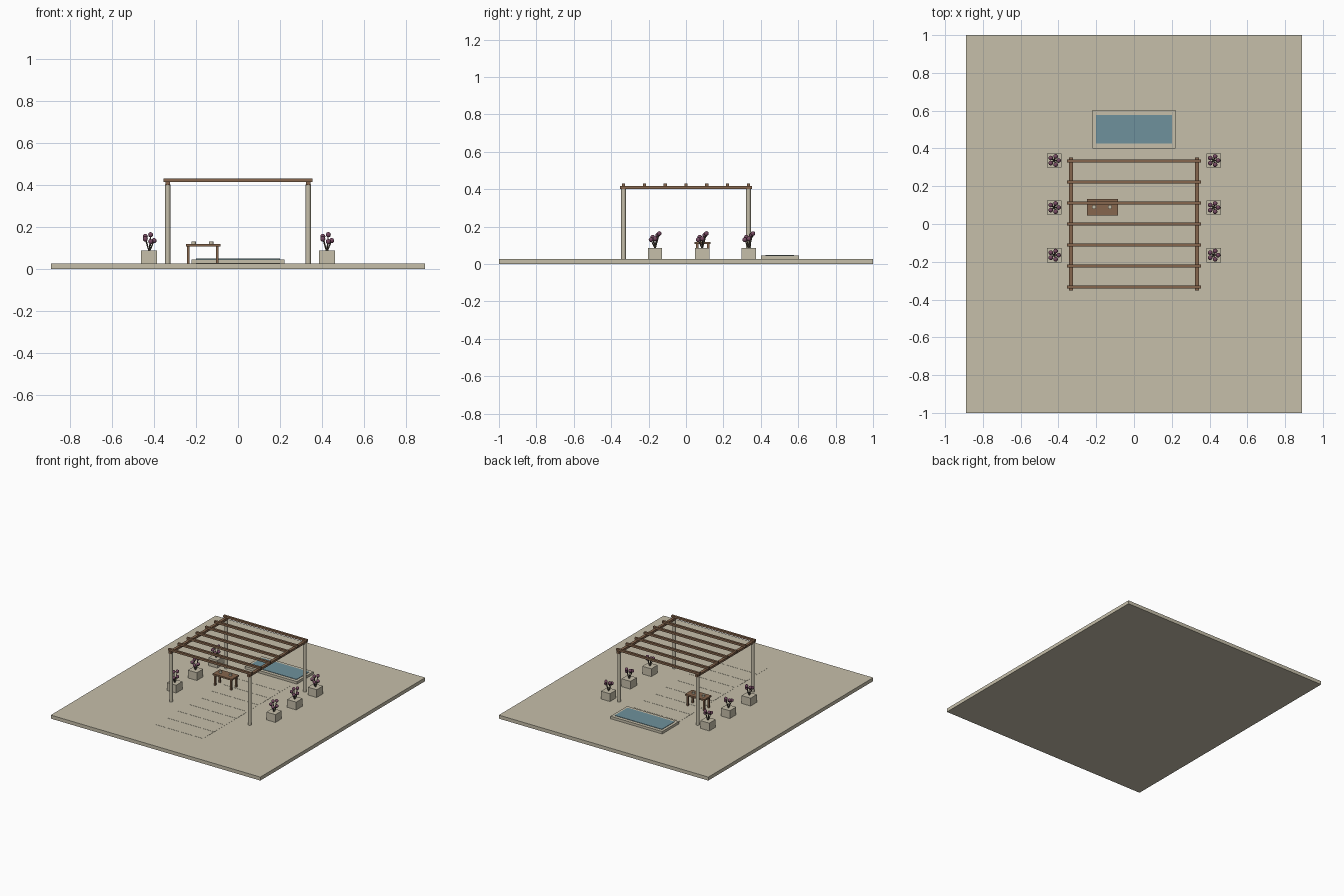
import bpy, math
from mathutils import Vector

if "Cube" in bpy.data.objects:
    bpy.data.objects.remove(bpy.data.objects["Cube"])


def material(name, r, g, b):
    lin = lambda c: ((c / 255 + 0.055) / 1.055) ** 2.4
    m = bpy.data.materials.new(name)
    m.diffuse_color = (lin(r), lin(g), lin(b), 1)
    m.use_nodes = True
    m.node_tree.nodes["Principled BSDF"].inputs["Base Color"].default_value = m.diffuse_color
    return m


STONE = material("pale stone", 198, 191, 170)
WOOD = material("brown wood", 134, 102, 77)
WATER = material("blue water", 110, 145, 156)
PETAL = material("plum blossom", 118, 74, 98)
STEM = material("dark stem", 92, 86, 74)


def finish(name, mat, smooth=False):
    ob = bpy.context.object
    ob.name = name
    ob.data.materials.append(mat)
    if smooth:
        bpy.ops.object.shade_smooth_by_angle(angle=math.radians(40))
    return ob


def box(name, mat, x, y, z):
    """Box from (min, max) ranges on each axis."""
    bpy.ops.mesh.primitive_cube_add(size=1, location=[sum(r) / 2 for r in (x, y, z)])
    bpy.context.object.scale = [r[1] - r[0] for r in (x, y, z)]
    bpy.ops.object.transform_apply(location=False, rotation=False, scale=True)
    return finish(name, mat)


def rod(name, mat, a, b, radius, sides):
    """Cylinder between two points."""
    a, b = Vector(a), Vector(b)
    d = b - a
    bpy.ops.mesh.primitive_cylinder_add(vertices=sides, radius=radius, depth=d.length,
                                        location=(a + b) / 2,
                                        rotation=d.to_track_quat('Z', 'Y').to_euler())
    return finish(name, mat, True)


def around(c, half):
    return (c - half, c + half)


GROUND = 0.027
box("ground_slab", STONE, (-0.89, 0.89), (-1, 1), (0, GROUND))

# Path of nearly flush paving slabs leading to the pool
for i in range(8):
    y = -0.71 + i * 0.135
    box("path_slab", STONE, (-0.2, 0.2), (y, y + 0.127), (GROUND - 0.005, GROUND + 0.001))

# Pool
box("pool_rim", STONE, (-0.22, 0.22), (0.4, 0.603), (GROUND - 0.005, 0.046))
box("pool_water", WATER, (-0.2, 0.2), (0.425, 0.578), (0.042, 0.049))

# Pergola: posts, side beams, rafters
P = 0.334
for sx in (-1, 1):
    for sy in (-1, 1):
        rod("post", STONE, (sx * P, sy * P, GROUND - 0.005), (sx * P, sy * P, 0.402), 0.0125, 12)
    box("side_beam", WOOD, around(sx * P, 0.0105), (-0.353, 0.353), (0.4, 0.416))
for i in range(7):
    box("rafter", WOOD, (-0.354, 0.354), around(-P + i * P / 3, 0.0085), (0.414, 0.43))

# Table with two cups
box("table_top", WOOD, (-0.248, -0.084), (0.046, 0.132), (0.106, 0.118))
for x in (-0.236, -0.099):
    for y in (0.06, 0.118):
        box("table_leg", WOOD, around(x, 0.0065), around(y, 0.0065), (GROUND - 0.003, 0.108))
for x in (-0.211, -0.128):
    rod("cup", STONE, (x, 0.09, 0.117), (x, 0.09, 0.13), 0.011, 10)

# Planters with five-stemmed blossoms
HEIGHTS = (0.135, 0.163, 0.155, 0.143, 0.13)
for px in (-0.422, 0.422):
    for py in (-0.165, 0.087, 0.336):
        box("planter", STONE, around(px, 0.038), around(py, 0.038), (GROUND - 0.003, 0.087))
        for i, h in enumerate(HEIGHTS):
            a = i * math.tau / 5
            tip = (px + 0.023 * math.cos(a), py + 0.023 * math.sin(a), h)
            rod("stem", STEM, (px, py, 0.08), tip, 0.003, 6)
            bpy.ops.mesh.primitive_uv_sphere_add(segments=10, ring_count=6, radius=0.0125, location=tip)
            finish("blossom", PETAL, True)
